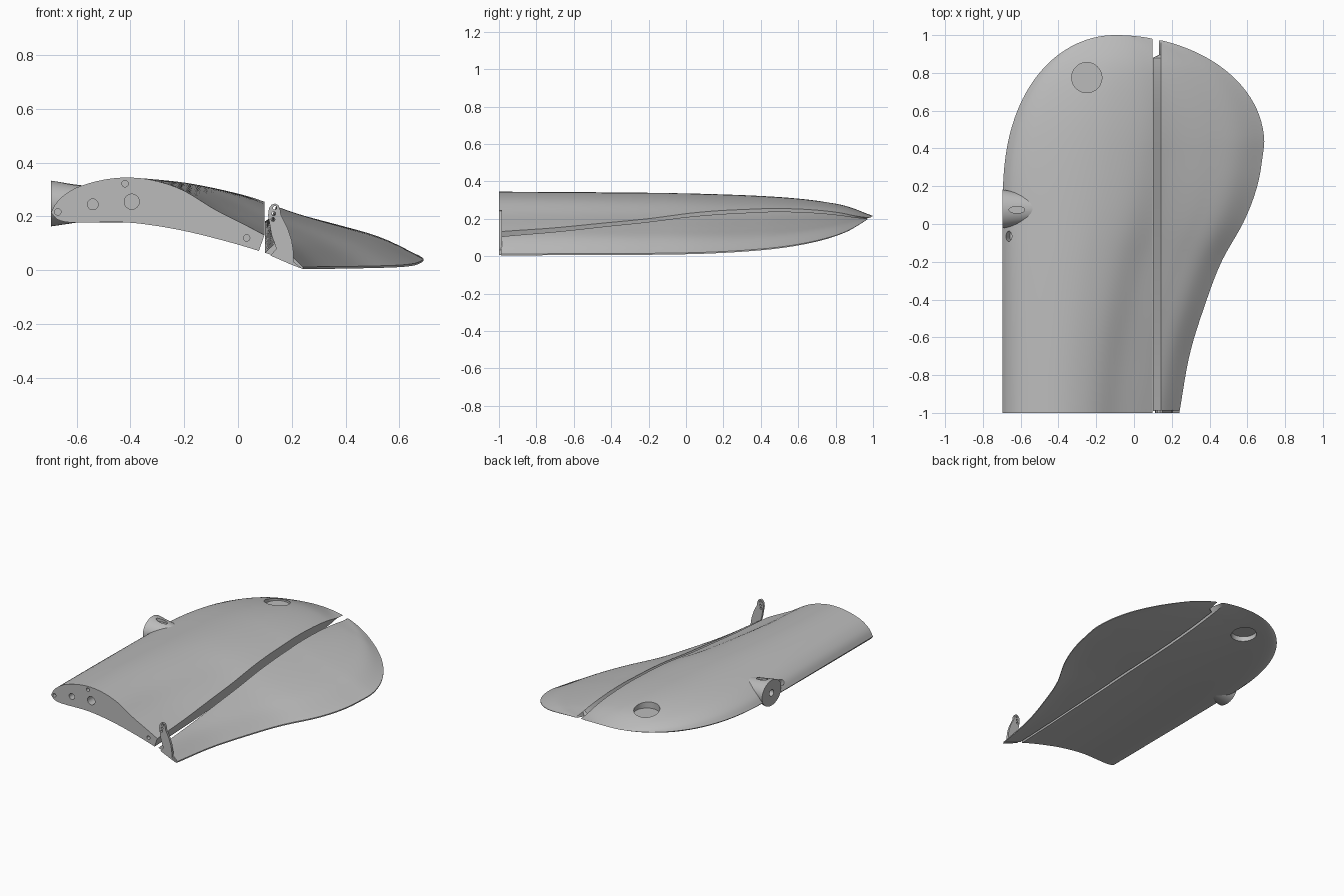
import bpy, bmesh, math
from mathutils import Vector

old = bpy.data.objects.get("Cube")
if old:
    bpy.data.objects.remove(old, do_unlink=True)

grey = bpy.data.materials.new("plain_grey")
grey.use_nodes = True
grey.diffuse_color = (0.5, 0.5, 0.5, 1)
grey.node_tree.nodes["Principled BSDF"].inputs["Base Color"].default_value = (0.5, 0.5, 0.5, 1)

# Root section as (chord fraction, height), and spanwise curves
UPPER = [(0, .215), (.02, .25), (.05, .278), (.1, .307), (.2, .335), (.3, .345), (.4, .336),
         (.52, .3), (.65, .227), (.8, .155), (.9, .1), (1, .012)]
LOWER = [(0, .215), (.02, .192), (.05, .181), (.1, .177), (.3, .178), (.5, .152),
         (.7, .107), (.85, .065), (.93, .038), (1, .004)]
TRAIL = [(-1, .24), (-.69, .295), (-.43, .375), (-.2, .463), (.02, .585), (.21, .655), (.42, .69)]
THICK = [(-1, 1), (0, .97), (.4, .87), (.65, .7), (.85, .42), (1, 0)]


def smooth(pts, x):
    """Cubic interpolation through a few points."""
    n = len(pts)
    i = next((k for k in range(n - 2) if x < pts[k + 1][0]), n - 2)

    def slope(k):
        a, b = pts[max(k - 1, 0)], pts[min(k + 1, n - 1)]
        return (b[1] - a[1]) / (b[0] - a[0])
    (x0, y0), (x1, y1) = pts[i], pts[i + 1]
    h = x1 - x0
    u = min(max((x - x0) / h, 0), 1)
    return (y0 * (1 + 2 * u) * (1 - u) ** 2 + y1 * u * u * (3 - 2 * u)
            + h * u * (1 - u) * (slope(i) * (1 - u) - slope(i + 1) * u))


def lead(y):
    u = max(0, (y - .1) / .9)
    return -.1 - .595 * math.sqrt(max(0, 1 - u ** 2.4))


def trail(y):
    if y < .42:
        return smooth(TRAIL, y)
    return -.1 + .79 * math.sqrt(max(0, 1 - ((y - .42) / .58) ** 2.05))


def height(side, x, y):
    a, b = lead(y), trail(y)
    t = min(max((x - a) / (b - a), 0), 1)
    grow = max(0, (b - a) / .93 - 1) / .47
    return .215 + (smooth(side, t) - .215 - .12 * grow * t * t * (1 - t)) * smooth(THICK, y)


def finish(obj, angle=30):
    obj.data.materials.clear()
    obj.data.materials.append(grey)
    bpy.ops.object.select_all(action='DESELECT')
    obj.select_set(True)
    bpy.context.view_layer.objects.active = obj
    bpy.ops.object.shade_smooth_by_angle(angle=math.radians(angle))


def to_object(name, bm):
    bmesh.ops.remove_doubles(bm, verts=bm.verts, dist=1e-5)
    bmesh.ops.recalc_face_normals(bm, faces=bm.faces)
    me = bpy.data.meshes.new(name)
    bm.to_mesh(me)
    bm.free()
    obj = bpy.data.objects.new(name, me)
    bpy.context.collection.objects.link(obj)
    return obj


def loft(name, rings):
    bm = bmesh.new()
    rows = [[bm.verts.new(p) for p in ring] for ring in rings]
    for a, b in zip(rows, rows[1:]):
        for i in range(len(a)):
            j = (i + 1) % len(a)
            bm.faces.new((a[i], a[j], b[j], b[i]))
    bm.faces.new(rows[0])
    bm.faces.new(rows[-1])
    return to_object(name, bm)


def ring(y, up, low, n=36):
    """Section loop: up and low are (start, end) x ranges on the two skins."""
    def xs(r):
        return [r[0] + (r[1] - r[0]) * (1 - math.cos(math.pi * k / n)) / 2 for k in range(n + 1)]
    top = [(x, y, height(UPPER, x, y)) for x in xs(up)]
    bot = [(x, y, height(LOWER, x, y)) for x in xs(low)]
    return top + bot[::-1]


def span(start, end, n=56):
    return [start + (end - start) * math.sin(math.pi / 2 * k / n) for k in range(n + 1)]


def tube(name, centre, axis, r1, r2, length, scale=(1, 1, 1)):
    """Round bar centred on a point, along an axis, optionally oval."""
    bm = bmesh.new()
    bmesh.ops.create_cone(bm, cap_ends=True, segments=40, radius1=r1, radius2=r2, depth=length)
    bmesh.ops.rotate(bm, verts=bm.verts, matrix=Vector(axis).to_track_quat('Z', 'Y').to_matrix())
    bmesh.ops.scale(bm, verts=bm.verts, vec=scale)
    bmesh.ops.translate(bm, verts=bm.verts, vec=centre)
    return to_object(name, bm)


def cut(cutter, *targets):
    cutter.hide_render = True
    for obj in targets:
        mod = obj.modifiers.new("cut", 'BOOLEAN')
        mod.operation, mod.solver, mod.object = 'DIFFERENCE', 'EXACT', cutter
        bpy.context.view_layer.objects.active = obj
        bpy.ops.object.modifier_apply(modifier=mod.name)
    bpy.data.objects.remove(cutter, do_unlink=True)


# Main wing panel, ending in a slanted rear face
main = loft("main_wing", [ring(y, (lead(y), min(.098, trail(y))), (lead(y), min(.078, trail(y))))
                          for y in span(-1, .9995)])

# Flap with a bevelled nose, cut back near the tip
flap = loft("flap", [ring(y, (.142, trail(y)), (.1 if y < .89 else .132, trail(y)))
                     for y in span(-.99, .972)])

# Nacelle on the leading edge
nacelle = tube("nacelle", (-.605, .08, .248), (1, 0, 0), .085, .058, .18, (1, 1.2, 1))
cut(tube("shaft_hole", (-.69, .08, .248), (1, 0, 0), .022, .022, .2), nacelle, main)
cut(tube("nacelle_slot", (-.62, .075, .345), (0, 0, 1), .018, .018, .08, (2.3, 1, 1)), nacelle, main)
cut(tube("cable_hole", (-.66, -.065, .25), (-.5, 0, 1), .02, .02, .09, (1, 1.35, 1)), main)

# Round recesses above and below near the tip, with a thin web left between
mid = (height(UPPER, -.25, .775) + height(LOWER, -.25, .775)) / 2
for s in (1, -1):
    cut(tube("round_recess", (-.25, .775, mid + s * .115), (0, 0, 1), .08, .08, .2), main)

# Spar tubes and shallow pin holes in the root face
for x, z, r, depth in ((-.395, .255, .028, 1.2), (-.54, .245, .02, .6), (-.42, .322, .012, .03),
                       (-.67, .217, .012, .03), (.032, .12, .012, .03)):
    cut(tube("root_hole", (x, -1, z), (0, 1, 0), r, r, depth * 2), main)

# Control horn plate on the flap root
HORN = [(.12, .055), (.143, .08), (.125, .13), (.112, .205), (.115, .23), (.125, .244), (.138, .248),
        (.15, .242), (.157, .225), (.16, .205), (.185, .155), (.2, .11), (.206, .07), (.206, .032),
        (.24, .005), (.2, .02)]
horn = loft("control_horn", [[(x, y, z) for x, z in HORN] for y in (-1, -.984)])
for x, z in ((.137, .232), (.133, .21), (.13, .189)):
    cut(tube("horn_hole", (x, -1, z), (0, 1, 0), .007, .007, .1), horn)

for part in (main, flap, nacelle, horn):
    finish(part)
